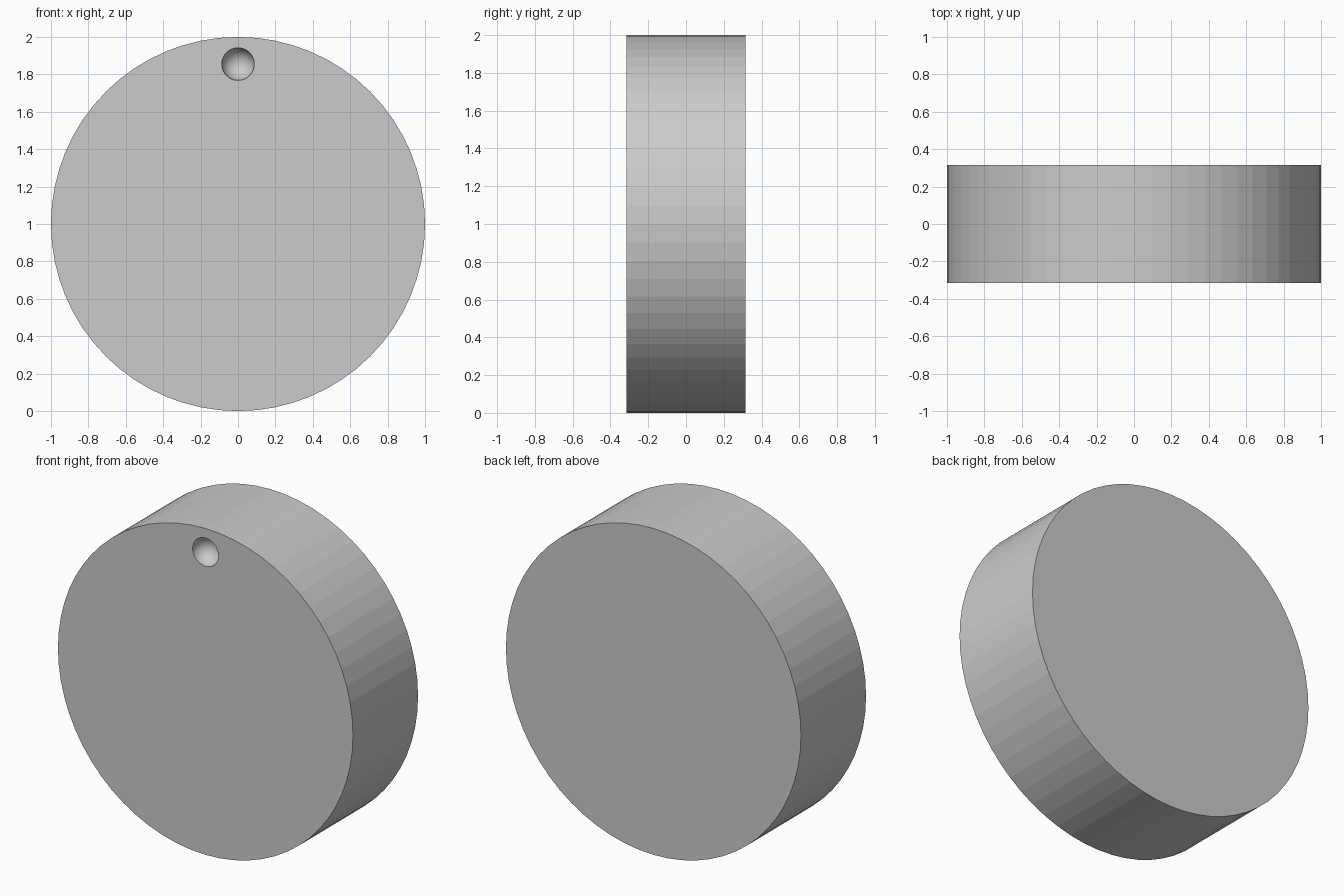
import bpy
from math import radians

if "Cube" in bpy.data.objects:
    bpy.data.objects.remove(bpy.data.objects["Cube"])

R, DEPTH = 1.0, 0.63

# Flat-faceted upright disc
bpy.ops.mesh.primitive_cylinder_add(vertices=64, radius=R, depth=DEPTH,
                                    location=(0, 0, R), rotation=(radians(90), 0, 0))
disc = bpy.context.object
disc.name = "disc"

# Round dimple cutter near the top of the front face
bpy.ops.mesh.primitive_uv_sphere_add(segments=48, ring_count=25, radius=0.087,
                                     location=(0, -DEPTH / 2, 1.855),
                                     rotation=(radians(90), 0, 0))
cutter = bpy.context.object
cutter.name = "dimple_cutter"
bpy.ops.object.shade_smooth()
cutter.hide_render = True
cutter.display_type = 'WIRE'

# Sink the dimple into the disc
cut = disc.modifiers.new("dimple", 'BOOLEAN')
cut.operation = 'DIFFERENCE'
cut.solver = 'EXACT'
cut.object = cutter
